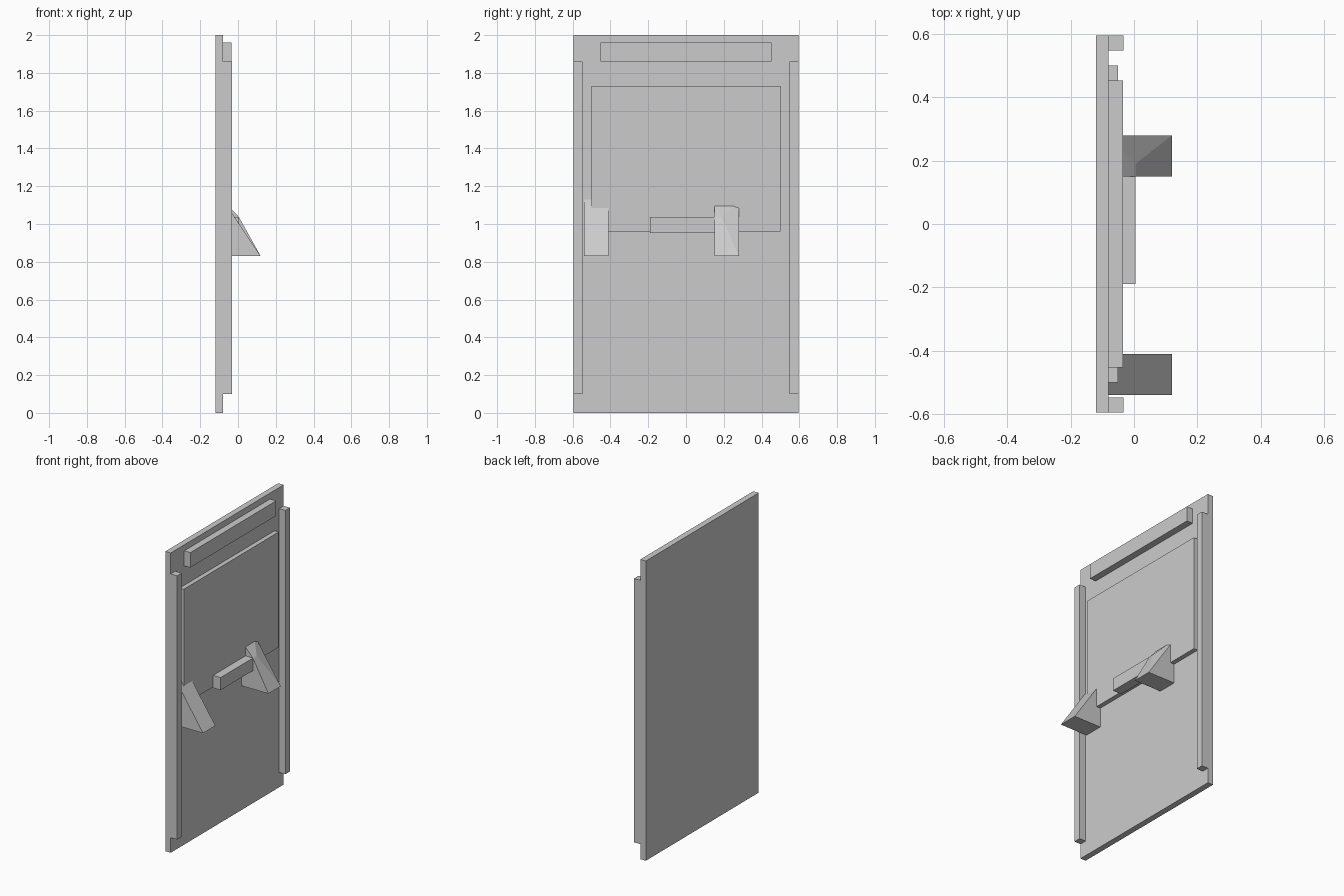
import bpy
import bmesh

cube = bpy.data.objects.get("Cube")
if cube:
    bpy.data.objects.remove(cube, do_unlink=True)

grey = bpy.data.materials.new("plain grey")
grey.use_nodes = True
grey.diffuse_color = (0.6, 0.6, 0.6, 1)
grey.node_tree.nodes["Principled BSDF"].inputs["Base Color"].default_value = (0.6, 0.6, 0.6, 1)


def hull(name, points):
    """Convex solid around a few corner points."""
    bm = bmesh.new()
    for p in points:
        bm.verts.new(p)
    result = bmesh.ops.convex_hull(bm, input=bm.verts[:])
    loose = [v for v in bm.verts if not v.link_faces]
    bmesh.ops.delete(bm, geom=loose, context="VERTS")
    bmesh.ops.dissolve_limit(bm, angle_limit=0.01, verts=bm.verts[:], edges=bm.edges[:])
    bmesh.ops.recalc_face_normals(bm, faces=bm.faces[:])
    mesh = bpy.data.meshes.new(name)
    bm.to_mesh(mesh)
    bm.free()
    mesh.materials.append(grey)
    obj = bpy.data.objects.new(name, mesh)
    bpy.context.collection.objects.link(obj)
    return obj


def box(name, xs, ys, zs):
    return hull(name, [(x, y, z) for x in xs for y in ys for z in zs])


def wedge(name, ys, extra=()):
    profile = [(BACK, 0.83), (BACK, 1.13), (0.12, 0.83)]
    return hull(name, [(x, y, z) for x, z in profile for y in ys] + list(extra))


BACK = -0.081  # front surface of the main slab

# Main slab
box("main_slab", (-0.12, -0.08), (-0.595, 0.595), (0, 2))

# Side rails
for side, name in ((-1, "right_rail"), (1, "left_rail")):
    box(name, (BACK, -0.033), (side * 0.547, side * 0.595), (0.1, 1.86))

# Top bar and raised upper panel
box("top_bar", (BACK, -0.035), (-0.453, 0.453), (1.86, 1.96))
box("upper_panel", (BACK, -0.05), (-0.5, 0.5), (0.96, 1.73))

# Sloped supports; one swells into the end of the handle
wedge("right_support", (-0.54, -0.41))
wedge("left_support", (0.15, 0.28), [(0.005, 0.19, 1.037), (0.005, 0.15, 1.037)])

# Handle bar
box("handle", (-0.06, 0.005), (-0.19, 0.155), (0.953, 1.037))
